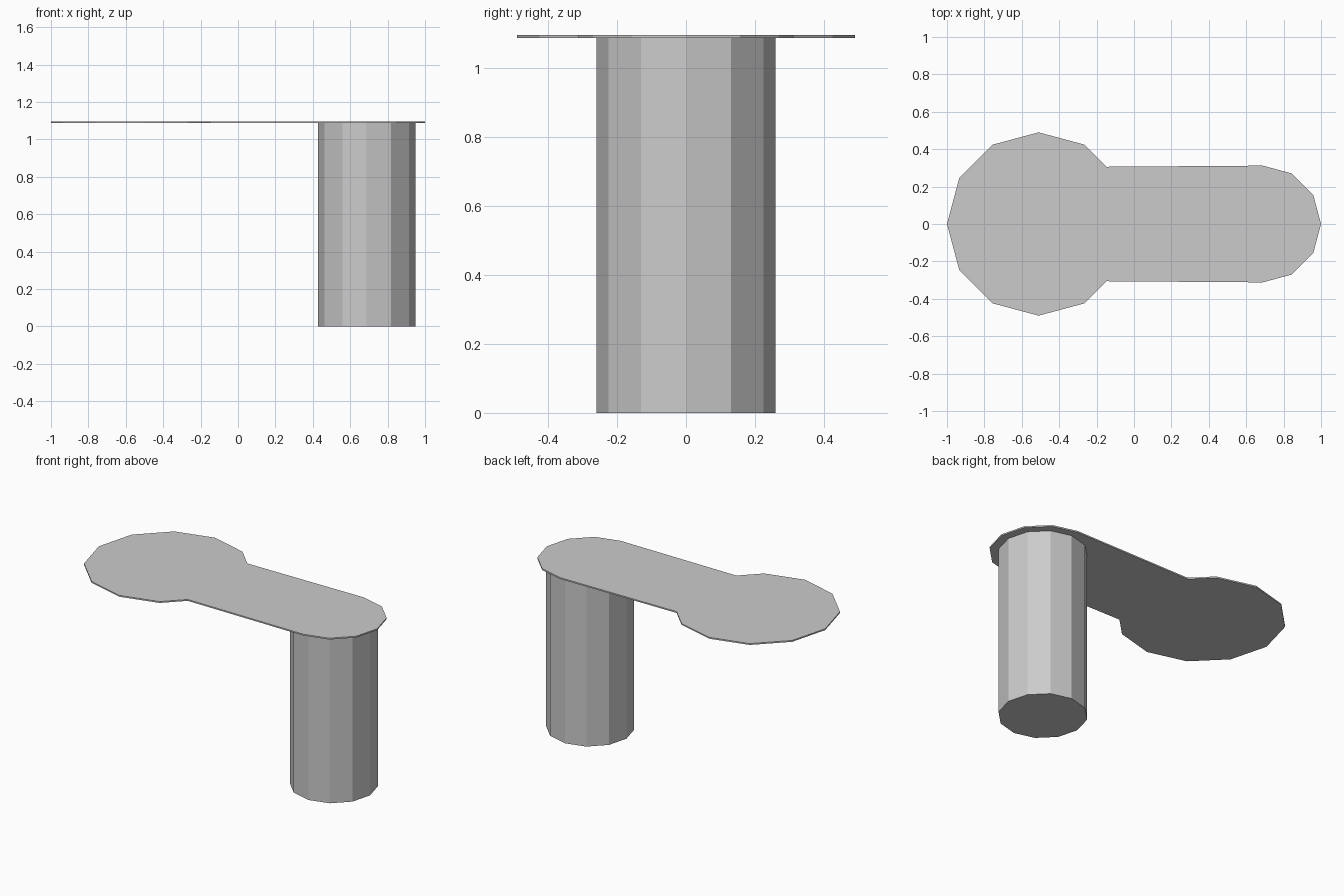
import bpy, bmesh
from math import cos, sin, radians

cube = bpy.data.objects.get("Cube")
if cube:
    bpy.data.objects.remove(cube, do_unlink=True)

grey = bpy.data.materials.new("light grey")
grey.use_nodes = True
colour = (0.6, 0.6, 0.6, 1)
grey.diffuse_color = colour
grey.node_tree.nodes["Principled BSDF"].inputs["Base Color"].default_value = colour


def arc(cx, radius, start, end):
    """Points every 30 degrees around a centre on the x axis."""
    return [(cx + radius * cos(radians(a)), radius * sin(radians(a)))
            for a in range(start, end + 1, 30)]


def extrude_outline(name, outline, bottom, top):
    bm = bmesh.new()
    face = bm.faces.new([bm.verts.new((x, y, bottom)) for x, y in outline])
    result = bmesh.ops.extrude_face_region(bm, geom=[face], use_keep_orig=True)
    verts = [v for v in result["geom"] if isinstance(v, bmesh.types.BMVert)]
    bmesh.ops.translate(bm, verts=verts, vec=(0, 0, top - bottom))
    bmesh.ops.recalc_face_normals(bm, faces=bm.faces)
    mesh = bpy.data.meshes.new(name)
    bm.to_mesh(mesh)
    bm.free()
    mesh.materials.append(grey)
    obj = bpy.data.objects.new(name, mesh)
    bpy.context.collection.objects.link(obj)
    return obj


plate_bottom, plate_top = 1.087, 1.096
post_x = 0.688

# Twelve-sided support post
extrude_outline("support_post", arc(post_x, 0.26, 0, 330), 0, plate_bottom)

# Thin top: wide round end, straight neck, smaller round end over the post
neck_x, neck_y = -0.147, 0.306
outline = (arc(post_x, 0.312, -90, 90) + [(neck_x, neck_y)]
           + arc(-0.51, 0.49, 60, 300) + [(neck_x, -neck_y)])
extrude_outline("top_plate", outline, plate_bottom, plate_top)
